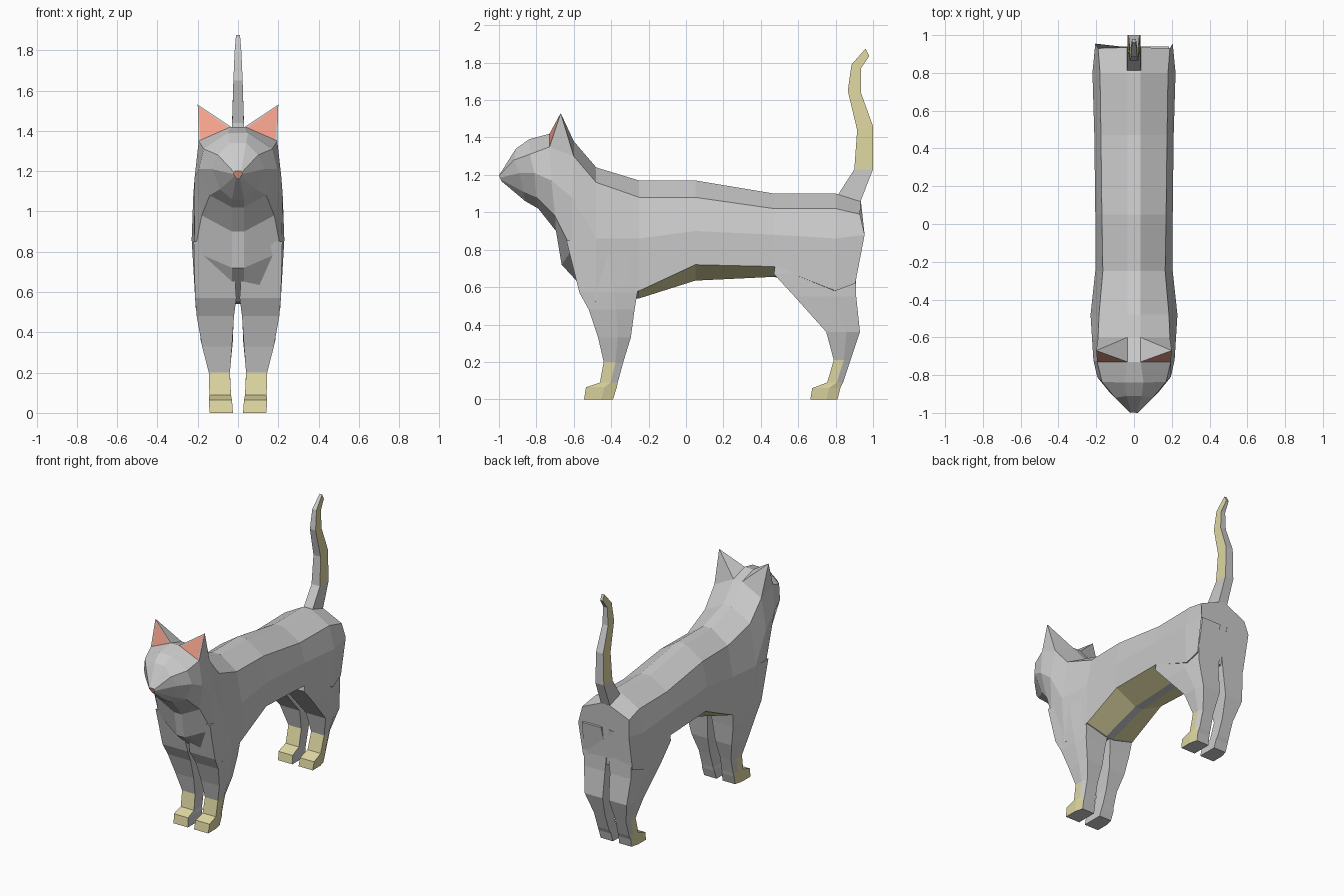
import bpy, bmesh
from mathutils import Vector


def material(name, rgb):
    m = bpy.data.materials.new(name)
    m.diffuse_color = (*rgb, 1)
    return m


GREY = material("grey_fur", (0.8, 0.8, 0.8))
KHAKI = material("khaki_fur", (0.73, 0.68, 0.36))
PINK = material("pink_skin", (0.9, 0.36, 0.26))


def finish(name, bm):
    bmesh.ops.recalc_face_normals(bm, faces=bm.faces)
    me = bpy.data.meshes.new(name)
    bm.to_mesh(me)
    bm.free()
    for m in (GREY, KHAKI, PINK):
        me.materials.append(m)
    ob = bpy.data.objects.new(name, me)
    bpy.context.collection.objects.link(ob)
    return ob


def loft(name, rings, colour=lambda i, j: 0, last=0):
    """Skin closed rings; colour(i, j) picks the material of segment i, side j."""
    bm = bmesh.new()
    vs = [[bm.verts.new(p) for p in r] for r in rings]
    n = len(rings[0])
    for i in range(len(vs) - 1):
        for j in range(n):
            k = (j + 1) % n
            f = bm.faces.new((vs[i][j], vs[i][k], vs[i + 1][k], vs[i + 1][j]))
            f.material_index = colour(i, j)
    bm.faces.new(vs[0])
    bm.faces.new(vs[-1]).material_index = last
    return finish(name, bm)


# body and head: half rings, ordered from spine down to belly
rump = [(.03, .935, 1.06), (.19, .93, .99), (.205, .955, .88), (.20, .905, .62), (.03, .895, .60)]
# y, five heights, then three half widths
torso = [
    (.80, 1.10, 1.02, .86, .58, .60, .18, .22, .21),
    (.47, 1.10, 1.02, .88, .71, .655, .175, .21, .205),
    (.05, 1.17, 1.08, .90, .72, .635, .17, .205, .195),
    (-.25, 1.17, 1.08, .86, .58, .54, .165, .205, .20),
    (-.48, 1.24, 1.16, .86, .52, .55, .185, .23, .21),
]
head = [
    [(.035, -.60, 1.38), (.19, -.60, 1.30), (.222, -.61, 1.08), (.215, -.61, .80), (.03, -.665, .72)],
    [(.035, -.73, 1.42), (.195, -.73, 1.35), (.215, -.72, 1.17), (.18, -.70, .98), (.03, -.695, .90)],
    [(.05, -.84, 1.39), (.17, -.835, 1.31), (.195, -.81, 1.21), (.14, -.80, 1.08), (.03, -.79, 1.02)],
    [(.04, -.91, 1.34), (.10, -.92, 1.28), (.13, -.89, 1.21), (.09, -.87, 1.11), (.03, -.86, 1.06)],
    [(.015, -.998, 1.20), (.02, -1.0, 1.195), (.022, -.995, 1.185), (.015, -.99, 1.175), (.01, -.985, 1.165)],
]
half = [rump]
for y, a, b, c, d, e, u, m, l in torso:
    half.append([(.035, y, a), (u, y, b), (m, y, c), (l, y, d), (.03, y, e)])
half += head
rings = [h + [(-x, y, z) for x, y, z in reversed(h)] for h in half]
loft("body", rings, lambda i, j: 1 if i in (2, 3) and j in (3, 5) else 0, last=2)


# ears: pyramids on the crown with a pink inset front
def ear(name, s):
    bm = bmesh.new()
    base = [head[1][0], head[1][1], head[0][1], head[0][0]]
    v = [bm.verts.new((s * x, y, z)) for x, y, z in base]
    tip = bm.verts.new((s * .2, -.67, 1.53))
    faces = [bm.faces.new((v[i], v[(i + 1) % 4], tip)) for i in range(4)]
    bmesh.ops.recalc_face_normals(bm, faces=bm.faces)
    bmesh.ops.inset_region(bm, faces=[faces[0]], thickness=.009)
    faces[0].material_index = 2
    finish(name, bm)


# legs: z, front y, back y, inner x, outer x
front = [
    (.85, -.64, -.28, .03, .22), (.57, -.57, -.26, .008, .213), (.48, -.52, -.275, .02, .205),
    (.33, -.47, -.295, .03, .178), (.20, -.44, -.335, .04, .145), (.09, -.46, -.365, .035, .142),
    (.065, -.535, -.37, .03, .145), (0.0, -.545, -.39, .025, .14),
]
hind = [
    (.88, .50, .94, .03, .20), (.67, .47, .91, .008, .207), (.55, .58, .91, .02, .205),
    (.36, .75, .93, .025, .185), (.21, .79, .88, .04, .145), (.09, .755, .84, .035, .142),
    (.06, .675, .825, .03, .145), (0.0, .665, .81, .025, .14),
]


def leg(name, table, s):
    rs = []
    for z, f, b, xi, xo in table:
        mid = f + (b - f) * .6
        rs.append([(s * xi, f, z), (s * xo, f, z), (s * xo, mid, z),
                   (s * (xo - .015), b, z), (s * xi, b, z)])
    loft(name, rs, lambda i, j: 1 if i >= 4 and (j in (0, 1) or (i >= 5 and j == 2)) else 0)


for s, side in ((1, "right"), (-1, "left")):
    ear(side + "_ear", s)
    leg(side + "_front_leg", front, s)
    leg(side + "_hind_leg", hind, s)

# tail: front y, z, back y, z, half width
tail = [
    (.81, 1.09, .93, 1.05, .036), (.90, 1.23, 1.0, 1.23, .034), (.915, 1.44, 1.0, 1.46, .029),
    (.865, 1.65, .935, 1.64, .023), (.885, 1.79, .935, 1.77, .017), (.96, 1.875, .98, 1.835, .01),
]
loft("tail", [[(-w, a, b), (w, a, b), (w, c, d), (-w, c, d)] for a, b, c, d, w in tail],
     lambda i, j: 1 if i and j in (1, 3) else 0)
